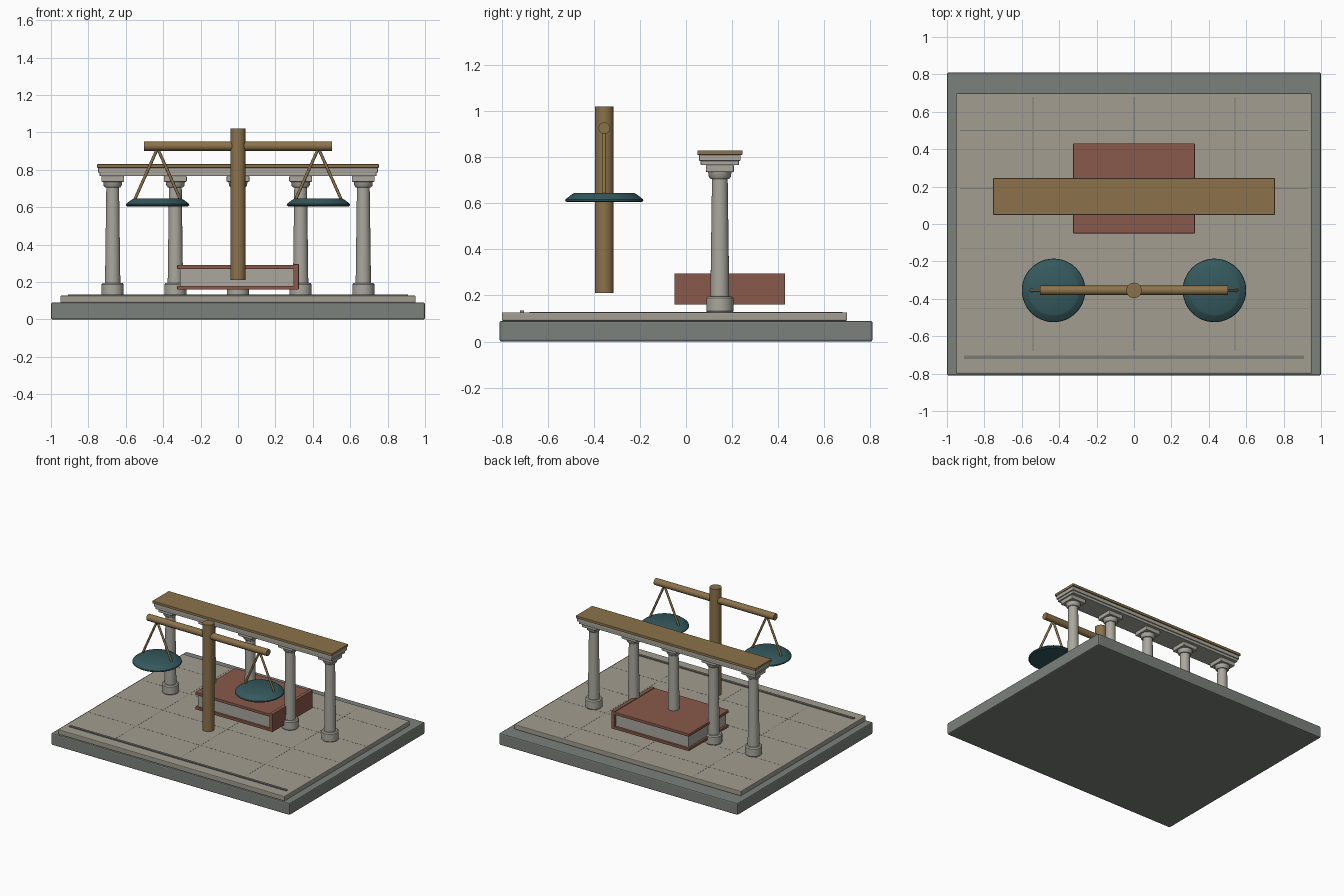
import bpy, bmesh, math
from mathutils import Vector

if "Cube" in bpy.data.objects:
    bpy.data.objects.remove(bpy.data.objects["Cube"])


def material(name, r, g, b):
    m = bpy.data.materials.new(name)
    m.diffuse_color = (r, g, b, 1)
    m.use_nodes = True
    m.node_tree.nodes["Principled BSDF"].inputs["Base Color"].default_value = m.diffuse_color
    return m


STONE = material("dark_stone", 0.20, 0.22, 0.20)
PAVING = material("paving", 0.36, 0.34, 0.28)
MARBLE = material("marble", 0.40, 0.39, 0.34)
JOINT = material("joint", 0.20, 0.20, 0.18)
BRASS = material("brass", 0.26, 0.17, 0.07)
LEATHER = material("leather", 0.25, 0.10, 0.07)
TEAL = material("teal", 0.035, 0.10, 0.11)


def finish(name, bm, mat, bevel=0, smooth=False):
    bmesh.ops.recalc_face_normals(bm, faces=bm.faces)
    me = bpy.data.meshes.new(name)
    bm.to_mesh(me)
    bm.free()
    ob = bpy.data.objects.new(name, me)
    bpy.context.collection.objects.link(ob)
    me.materials.append(mat)
    if bevel:
        mod = ob.modifiers.new("bevel", 'BEVEL')
        mod.width, mod.segments = bevel, 2
    if smooth:
        bpy.ops.object.select_all(action='DESELECT')
        ob.select_set(True)
        bpy.context.view_layer.objects.active = ob
        bpy.ops.object.shade_smooth_by_angle(angle=math.radians(35))
    return ob


def box(name, x, y, z, mat, bevel=0):
    """Box from (min, max) pairs."""
    bm = bmesh.new()
    bmesh.ops.create_cube(bm, size=1)
    for v in bm.verts:
        for i, (lo, hi) in enumerate((x, y, z)):
            v.co[i] = lo if v.co[i] < 0 else hi
    return finish(name, bm, mat, bevel)


def lathe(name, profile, loc, mat, sides=40):
    """Closed solid turned from (radius, z) points."""
    bm = bmesh.new()
    rings = []
    for r, z in profile:
        rings.append([bm.verts.new((loc[0] + r * math.cos(math.tau * i / sides),
                                    loc[1] + r * math.sin(math.tau * i / sides),
                                    loc[2] + z)) for i in range(sides)])
    for a, b in zip(rings, rings[1:]):
        for i in range(sides):
            j = (i + 1) % sides
            bm.faces.new((a[i], a[j], b[j], b[i]))
    bm.faces.new(rings[0])
    bm.faces.new(rings[-1])
    return finish(name, bm, mat, smooth=True)


def rod(name, a, b, r, mat, sides=24):
    a, b = Vector(a), Vector(b)
    bm = bmesh.new()
    bmesh.ops.create_cone(bm, cap_ends=True, segments=sides, radius1=r,
                          radius2=r, depth=(b - a).length)
    turn = (b - a).to_track_quat('Z', 'Y').to_matrix()
    for v in bm.verts:
        v.co = turn @ v.co + (a + b) / 2
    return finish(name, bm, mat, smooth=True)


# Plinth and paved floor
box("plinth", (-1, 1), (-0.81, 0.81), (0, 0.09), STONE, 0.008)
box("paved_floor", (-0.95, 0.95), (-0.80, 0.70), (0.09, 0.127), PAVING, 0.005)
box("front_inlay", (-0.91, 0.91), (-0.722, -0.704), (0.12, 0.134), JOINT)
for x in (-0.54, 0, 0.54):
    box("paving_joint_long", (x - 0.002, x + 0.002), (-0.68, 0.68), (0.12, 0.1275), JOINT)
for y in (-0.45, -0.13, 0.19, 0.50):
    box("paving_joint_cross", (-0.93, 0.93), (y - 0.002, y + 0.002), (0.12, 0.1275), JOINT)

# Colonnade
CY = 0.147
for i in range(-2, 3):
    x = i * 0.335
    lathe("column_base", [(0.054, 0.125), (0.059, 0.132), (0.059, 0.188), (0.052, 0.196)],
          (x, CY, 0), MARBLE)
    lathe("column_shaft", [(0.041, 0.19), (0.039, 0.35), (0.034, 0.715)], (x, CY, 0), MARBLE)
    lathe("column_capital", [(0.040, 0.706), (0.048, 0.715), (0.051, 0.738)], (x, CY, 0), MARBLE)
    box("column_abacus", (x - 0.061, x + 0.061), (CY - 0.061, CY + 0.061),
        (0.736, 0.768), MARBLE, 0.005)

# Beam over the columns
box("architrave", (-0.74, 0.74), (CY - 0.083, CY + 0.083), (0.766, 0.805), MARBLE, 0.003)
box("architrave_lip", (-0.748, 0.748), (CY - 0.09, CY + 0.09), (0.785, 0.813), MARBLE, 0.003)
box("cornice", (-0.753, 0.753), (CY - 0.098, CY + 0.098), (0.811, 0.83), BRASS, 0.002)

# Closed book
box("book_lower_cover", (-0.325, 0.325), (-0.05, 0.43), (0.16, 0.18), LEATHER, 0.003)
box("book_upper_cover", (-0.325, 0.325), (-0.05, 0.43), (0.27, 0.291), LEATHER, 0.003)
box("book_spine", (0.297, 0.325), (-0.05, 0.43), (0.16, 0.296), LEATHER, 0.003)
box("book_pages", (-0.31, 0.30), (-0.035, 0.415), (0.175, 0.275), MARBLE)

# Balance scale
SY = -0.355
rod("scale_post", (0, SY, 0.21), (0, SY, 1.02), 0.041, BRASS, 40)
rod("scale_beam", (-0.503, SY, 0.927), (0.503, SY, 0.927), 0.025, BRASS, 32)
for s in (-1, 1):
    for d in (-1, 1):
        rod("pan_hanger", (s * 0.43, SY, 0.915), (s * 0.43 + d * 0.125, SY, 0.635), 0.008, BRASS, 12)
    lathe("scale_pan", [(0.162, 0.605), (0.170, 0.611), (0.168, 0.618), (0.140, 0.640), (0.128, 0.646)],
          (s * 0.43, SY, 0), TEAL, 48)
